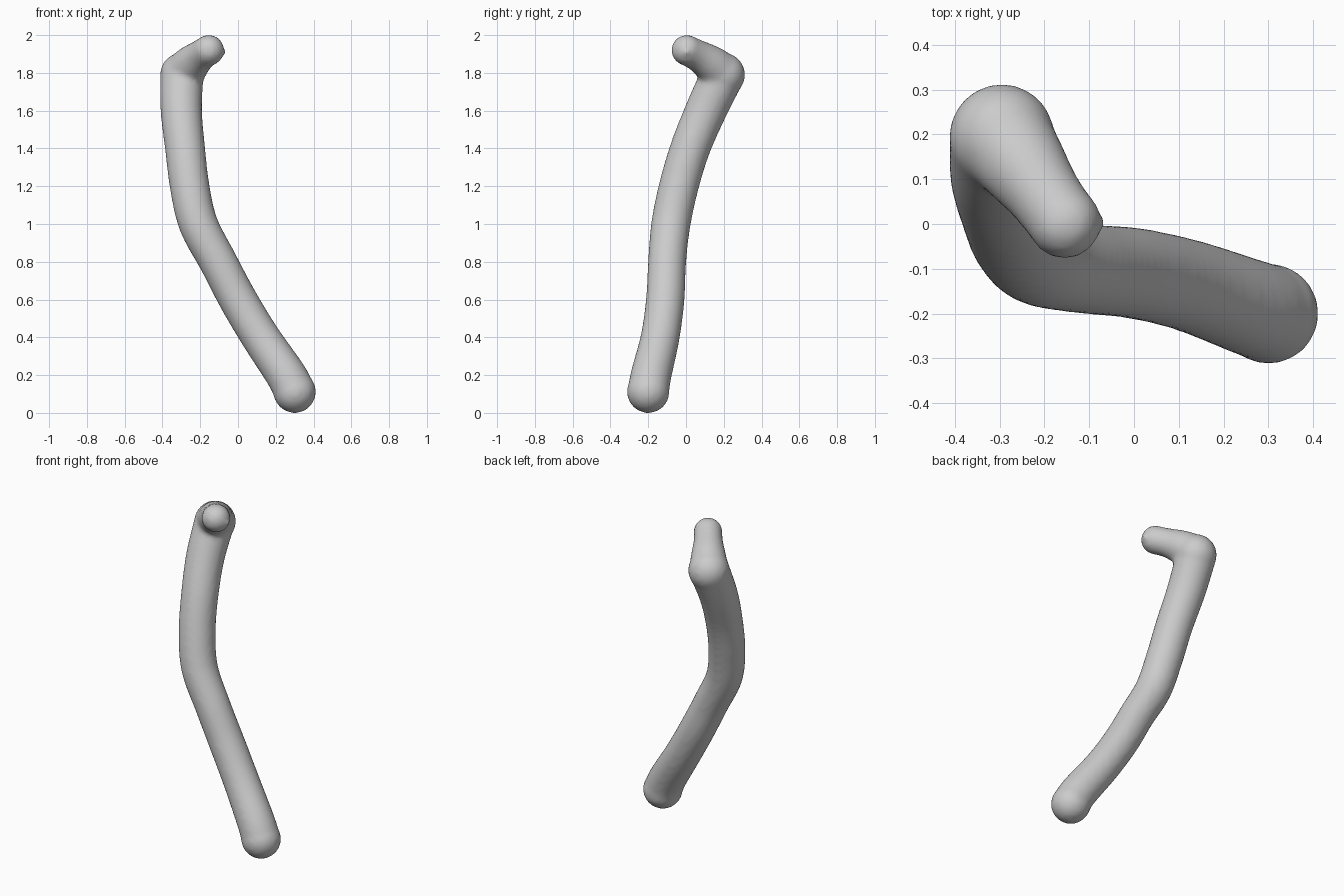
import bpy, bmesh, math
from mathutils import Vector, Matrix

if "Cube" in bpy.data.objects:
    bpy.data.objects.remove(bpy.data.objects["Cube"])

SIDES = 32


def smooth_path(points, steps=6):
    """Catmull-Rom through (x, y, z, radius) points."""
    p = [Vector(q) for q in points]
    p = [2 * p[0] - p[1]] + p + [2 * p[-1] - p[-2]]
    out = []
    for i in range(1, len(p) - 2):
        a, b, c, d = p[i - 1:i + 3]
        for s in range(steps):
            t = s / steps
            out.append(0.5 * (2 * b + (c - a) * t + (2 * a - 5 * b + 4 * c - d) * t ** 2
                              + (3 * b - a - 3 * c + d) * t ** 3))
    return out + [p[-2]]


def sweep(bm, points):
    """Capped round tube with varying radius."""
    path = smooth_path(points)
    rings = []
    for i, q in enumerate(path):
        ahead, behind = path[min(i + 1, len(path) - 1)], path[max(i - 1, 0)]
        tangent = (ahead - behind).to_3d().normalized()
        u = tangent.cross(Vector((1, 0, 0))).normalized()
        v = tangent.cross(u)
        ring = []
        for k in range(SIDES):
            a = 2 * math.pi * k / SIDES
            ring.append(bm.verts.new(q.to_3d() + max(q.w, 0.003) * (u * math.cos(a) + v * math.sin(a))))
        rings.append(ring)
    for r0, r1 in zip(rings, rings[1:]):
        for k in range(SIDES):
            j = (k + 1) % SIDES
            bm.faces.new((r0[k], r0[j], r1[j], r1[k]))
    bm.faces.new(rings[0][::-1])
    bm.faces.new(rings[-1])


def ball(bm, x, y, z, r):
    bmesh.ops.create_uvsphere(bm, u_segments=SIDES, v_segments=16, radius=r,
                              matrix=Matrix.Translation((x, y, z)))


bm = bmesh.new()

# long bent shaft
sweep(bm, [(0.30, -0.20, 0.11, 0.110), (0.255, -0.185, 0.20, 0.108), (0.12, -0.137, 0.40, 0.103),
           (0.00, -0.110, 0.60, 0.102), (-0.105, -0.100, 0.80, 0.101), (-0.21, -0.080, 1.00, 0.104),
           (-0.256, -0.038, 1.20, 0.105), (-0.28, 0.022, 1.40, 0.106), (-0.30, 0.105, 1.60, 0.110),
           (-0.298, 0.195, 1.79, 0.115)])

# rounded foot and elbow
ball(bm, 0.30, -0.20, 0.112, 0.113)
ball(bm, 0.30, -0.20, 0.060, 0.062)
ball(bm, -0.295, 0.195, 1.79, 0.118)

# short branch at the top with a small pointed tip
sweep(bm, [(-0.295, 0.195, 1.79, 0.112), (-0.25, 0.135, 1.845, 0.100),
           (-0.20, 0.065, 1.89, 0.084), (-0.155, 0.003, 1.92, 0.080)])
ball(bm, -0.155, 0.004, 1.92, 0.082)
sweep(bm, [(-0.15, 0.004, 1.918, 0.070), (-0.105, 0.0, 1.912, 0.045), (-0.058, 0.0, 1.907, 0.005)])

bmesh.ops.recalc_face_normals(bm, faces=bm.faces)
mesh = bpy.data.meshes.new("bent_stick")
bm.to_mesh(mesh)
bm.free()
stick = bpy.data.objects.new("bent_stick", mesh)
bpy.context.collection.objects.link(stick)

# fuse into one soft skin
remesh = stick.modifiers.new("fuse", 'REMESH')
remesh.mode = 'VOXEL'
remesh.voxel_size = 0.014
remesh.use_smooth_shade = True
soften = stick.modifiers.new("soften", 'SMOOTH')
soften.factor = 0.5
soften.iterations = 8

# single grey colour
grey = bpy.data.materials.new("plain grey")
grey.diffuse_color = (0.6, 0.6, 0.6, 1)
grey.use_nodes = True
grey.node_tree.nodes["Principled BSDF"].inputs["Base Color"].default_value = grey.diffuse_color
mesh.materials.append(grey)
for f in mesh.polygons:
    f.use_smooth = True
